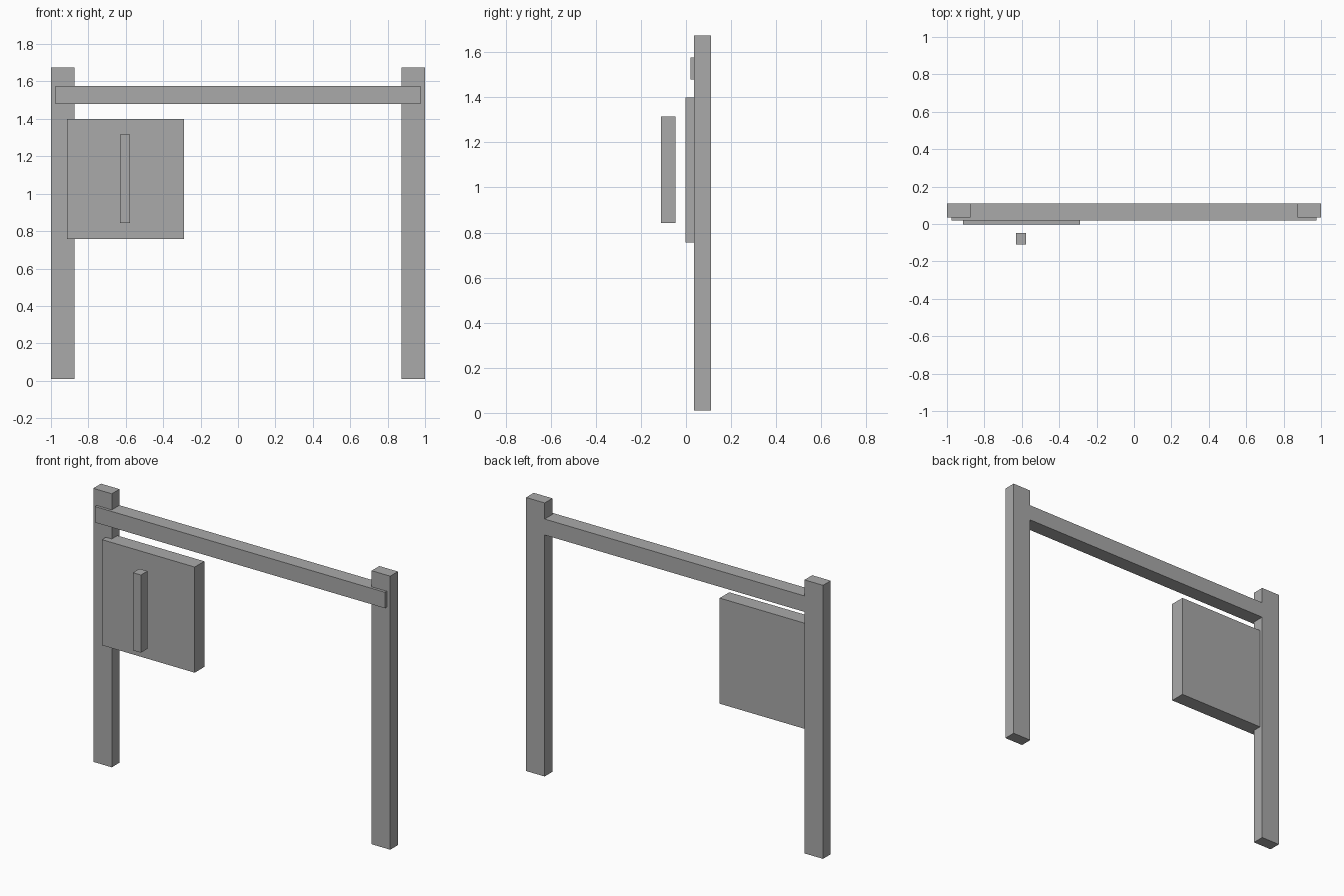
import bpy
import bmesh
from mathutils import Vector

default = bpy.data.objects.get("Cube")
if default:
    bpy.data.objects.remove(default, do_unlink=True)

# One flat grey
grey = bpy.data.materials.new("plain grey")
grey.use_nodes = True
colour = (0.4, 0.4, 0.4, 1.0)
grey.diffuse_color = colour
grey.node_tree.nodes["Principled BSDF"].inputs["Base Color"].default_value = colour


def box(name, low, high):
    """Flat-sided block between two opposite corners."""
    low, high = Vector(low), Vector(high)
    bm = bmesh.new()
    bmesh.ops.create_cube(bm, size=1)
    bmesh.ops.scale(bm, vec=high - low, verts=bm.verts)
    bmesh.ops.translate(bm, vec=(low + high) / 2, verts=bm.verts)
    mesh = bpy.data.meshes.new(name)
    bm.to_mesh(mesh)
    bm.free()
    mesh.materials.append(grey)
    obj = bpy.data.objects.new(name, mesh)
    bpy.context.collection.objects.link(obj)
    return obj


# Upright posts
back = 0.11
box("right_post", (-1, 0.036, 0.01), (-0.875, back, 1.675))
box("left_post", (0.875, 0.036, 0.01), (1, back, 1.675))

# Crossbar let into the posts, standing slightly proud at the front
box("crossbar", (-0.977, 0.019, 1.48), (0.977, back, 1.577))

# Square panel on the right post
box("panel", (-0.915, -0.002, 0.757), (-0.29, 0.09, 1.4))

# Upright bar floating in front of the panel
box("handle_bar", (-0.631, -0.11, 0.843), (-0.577, -0.047, 1.316))
